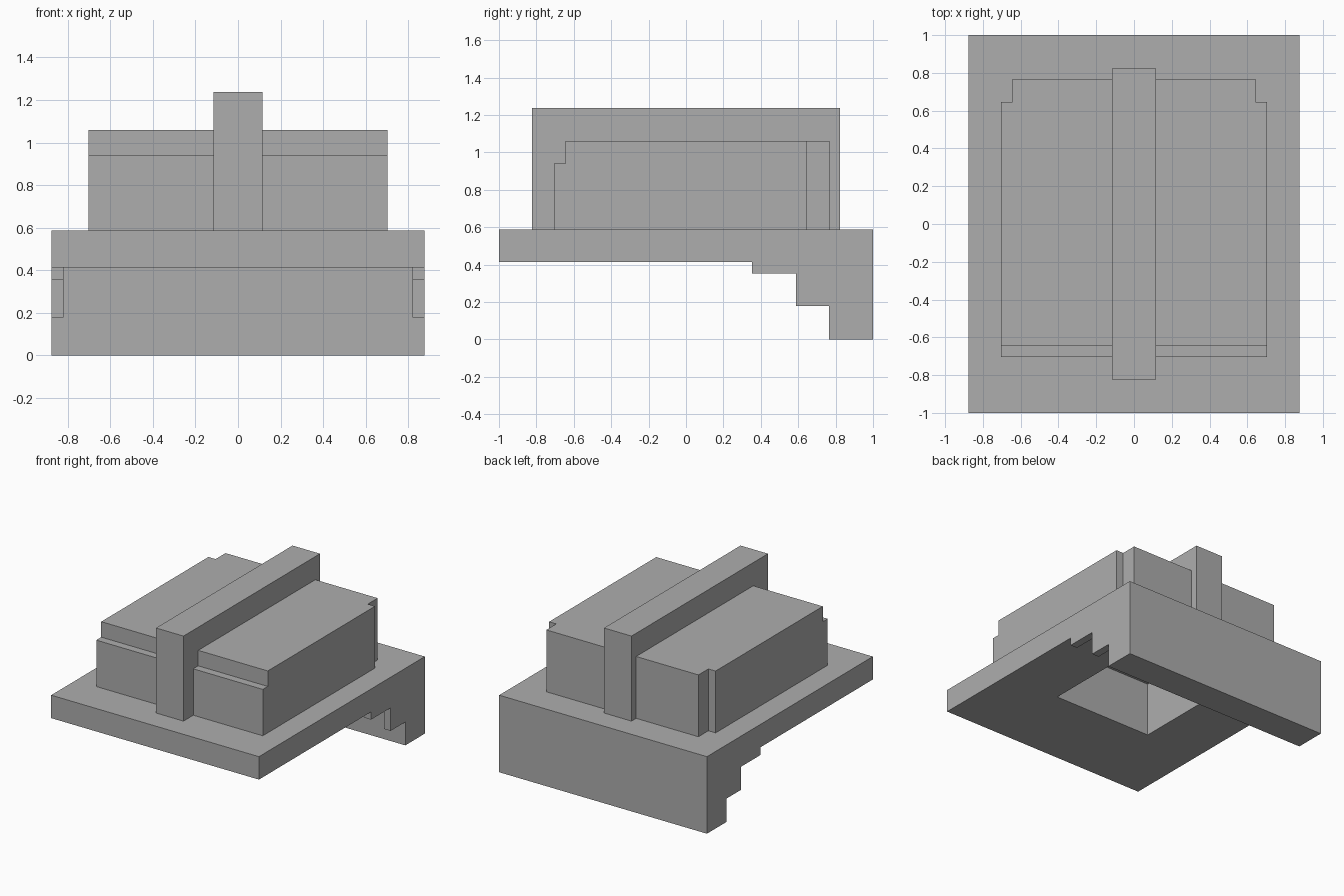
import bpy
import bmesh
from mathutils import Vector

cube = bpy.data.objects.get("Cube")
if cube:
    bpy.data.objects.remove(cube, do_unlink=True)

grey = bpy.data.materials.new("plain grey")
grey.use_nodes = True
colour = (0.42, 0.42, 0.42, 1)
grey.diffuse_color = colour
grey.node_tree.nodes["Principled BSDF"].inputs["Base Color"].default_value = colour


def prism(name, outline, depth):
    """Extrude a closed outline of 3D points along a vector."""
    bm = bmesh.new()
    face = bm.faces.new([bm.verts.new(p) for p in outline])
    ext = bmesh.ops.extrude_face_region(bm, geom=[face], use_keep_orig=True)
    top = [v for v in ext["geom"] if isinstance(v, bmesh.types.BMVert)]
    bmesh.ops.translate(bm, verts=top, vec=Vector(depth))
    bmesh.ops.recalc_face_normals(bm, faces=bm.faces)
    mesh = bpy.data.meshes.new(name)
    bm.to_mesh(mesh)
    bm.free()
    mesh.materials.append(grey)
    obj = bpy.data.objects.new(name, mesh)
    bpy.context.collection.objects.link(obj)
    return obj


def box(name, x, y, z):
    outline = [(x[0], y[0], z[0]), (x[1], y[0], z[0]),
               (x[1], y[1], z[0]), (x[0], y[1], z[0])]
    return prism(name, outline, (0, 0, z[1] - z[0]))


def cut(obj, cutter):
    mod = obj.modifiers.new("cut", "BOOLEAN")
    mod.operation = "DIFFERENCE"
    mod.solver = "EXACT"
    mod.object = cutter
    bpy.context.view_layer.objects.active = obj
    bpy.ops.object.modifier_apply(modifier=mod.name)


DECK_LOW, DECK_TOP, BODY_TOP = 0.413, 0.588, 1.06
HALF, WALL_Y = 0.877, 0.765

# Deck slab and the wall hanging below its back edge
deck = box("deck", (-HALF, HALF), (-1, 1), (DECK_LOW, DECK_TOP))
box("back_wall", (-HALF, HALF), (WALL_Y, 1), (0, DECK_LOW))

# Thin stepped brackets joining the deck to the wall
steps = [(0.352, DECK_LOW), (0.352, 0.354), (0.588, 0.354),
         (0.588, 0.178), (WALL_Y, 0.178), (WALL_Y, DECK_LOW)]
for name, x in (("left_bracket", HALF - 0.058), ("right_bracket", -HALF)):
    prism(name, [(x, y, z) for y, z in steps], (0.058, 0, 0))

# Housing with notched back corners
half_plan = [(0.703, -0.705), (0.703, 0.647), (0.642, 0.647), (0.642, 0.767)]
plan = half_plan + [(-x, y) for x, y in reversed(half_plan)]
housing = prism("housing", [(x, y, DECK_TOP) for x, y in plan],
                (0, 0, BODY_TOP - DECK_TOP))

# Central bar running front to back
bar = box("center_bar", (-0.116, 0.116), (-0.823, 0.823), (DECK_TOP, 1.237))

# Step along the front top edge of the housing
step_cutter = box("step_cutter", (-1, 1), (-0.9, -0.645), (0.942, 1.2))
cut(housing, step_cutter)

# Pocket opening through the underside
pocket_cutter = box("pocket_cutter", (-0.415, 0.415), (-0.345, 0.345), (0.3, 0.825))
for part in (deck, housing, bar):
    cut(part, pocket_cutter)

for cutter in (step_cutter, pocket_cutter):
    bpy.data.objects.remove(cutter, do_unlink=True)
